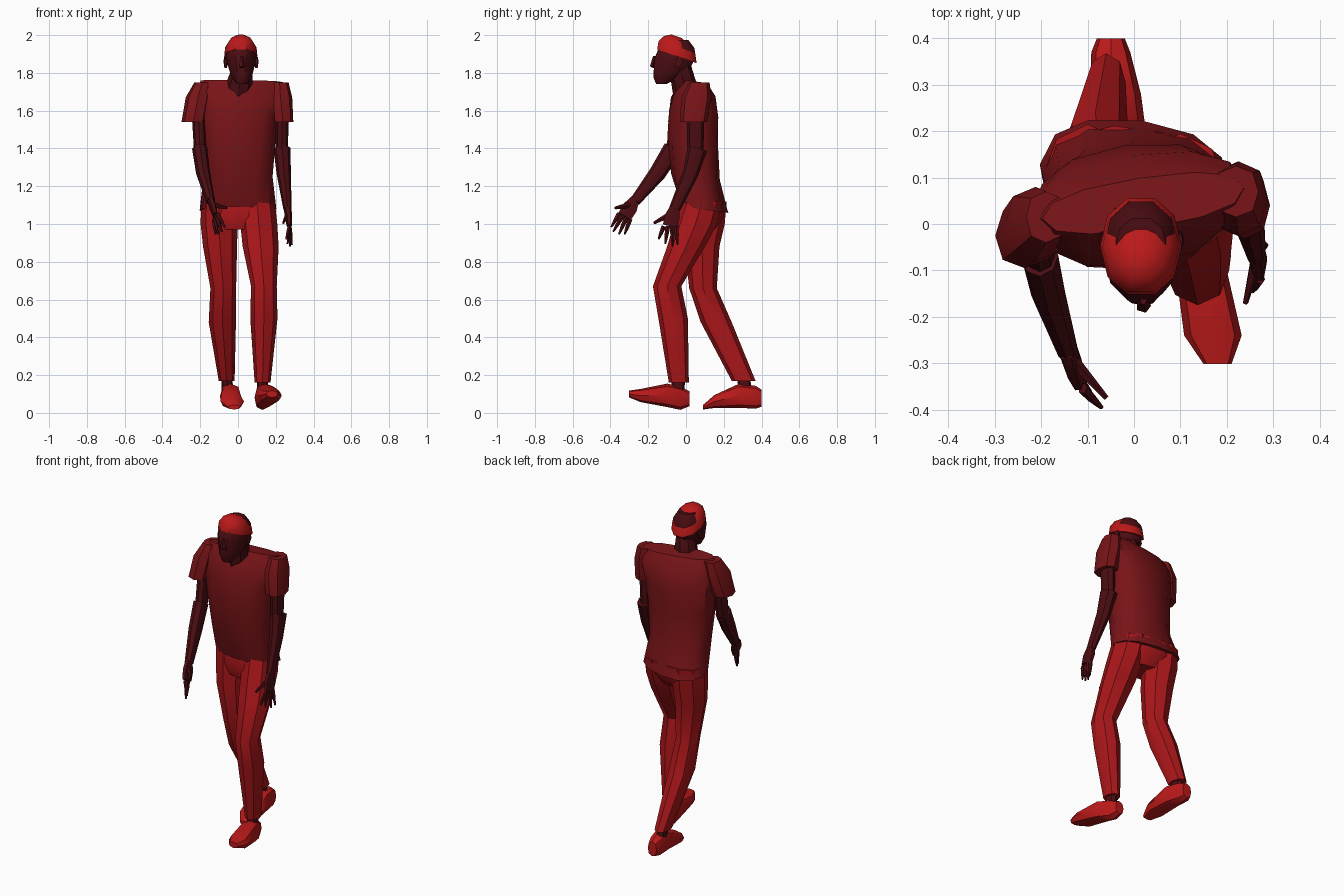
import bpy, bmesh
from math import cos, sin, pi, radians, copysign
from mathutils import Vector


def colour(name, rgb):
    m = bpy.data.materials.new(name)
    m.diffuse_color = (*rgb, 1)
    return m


SHIRT = colour("shirt_red", (0.19, 0.007, 0.009))
PANTS = colour("trouser_red", (0.40, 0.008, 0.010))
SKIN = colour("dark_skin", (0.07, 0.004, 0.006))
HAIR = colour("hair_red", (0.50, 0.010, 0.010))


def loft(name, rings, mat, n=8, up=None, power=1.0):
    """Skin rings (x, y, z, half width, half depth, yaw); rings face `up` or follow the path."""
    bm = bmesh.new()
    pts = [Vector(r[:3]) for r in rings]
    loops = []
    for i, r in enumerate(rings):
        yaw = radians(r[5]) if len(r) > 5 else 0
        t = Vector(up) if up else pts[min(i + 1, len(pts) - 1)] - pts[max(i - 1, 0)]
        t.normalize()
        if t.z < 0:
            t = -t
        u = Vector((cos(yaw), sin(yaw), 0))
        u = (u - t * u.dot(t)).normalized()
        v = t.cross(u)
        loop = []
        for k in range(n):
            c, s = cos(2 * pi * k / n), sin(2 * pi * k / n)
            c = copysign(abs(c) ** power, c)
            s = copysign(abs(s) ** power, s)
            loop.append(bm.verts.new(pts[i] + u * (c * r[3]) + v * (s * r[4])))
        loops.append(loop)
    for a, b in zip(loops, loops[1:]):
        for k in range(n):
            bm.faces.new((a[k], a[(k + 1) % n], b[(k + 1) % n], b[k]))
    bm.faces.new(loops[0][::-1])
    bm.faces.new(loops[-1])
    bmesh.ops.recalc_face_normals(bm, faces=bm.faces)
    me = bpy.data.meshes.new(name)
    bm.to_mesh(me)
    bm.free()
    ob = bpy.data.objects.new(name, me)
    bpy.context.collection.objects.link(ob)
    me.materials.append(mat)
    bpy.ops.object.select_all(action='DESELECT')
    ob.select_set(True)
    bpy.context.view_layer.objects.active = ob
    bpy.ops.object.shade_smooth_by_angle(angle=radians(40))
    return ob


Z = (0, 0, 1)

# Shirt body, twisted between hips and shoulders
loft("shirt", [(0, .10, 1.075, .205, .125, -8), (0, .05, 1.25, .183, .130, 0),
               (0, .035, 1.45, .20, .135, 5), (0, .04, 1.58, .215, .132, 8),
               (.01, .045, 1.69, .235, .105, 9), (.02, .045, 1.755, .22, .055, 9)],
     SHIRT, n=12, up=(0, .13, 1), power=.85)

# Sleeves
loft("sleeve_right_side", [(.22, .07, 1.748, .048, .055), (.225, .055, 1.67, .062, .08),
                           (.238, .04, 1.54, .055, .072)], SHIRT, up=Z, power=.85)
loft("sleeve_left_side", [(-.19, .015, 1.748, .042, .055), (-.212, 0, 1.67, .065, .08),
                          (-.236, -.025, 1.54, .063, .07)], SHIRT, up=Z, power=.85)

# Trousers: pelvis and two striding legs
loft("pelvis", [(0, .10, 1.12, .19, .11, -8), (0, .085, 1.04, .195, .115, -8),
                (0, .07, .97, .13, .08, -8)], PANTS, n=10, up=Z)
loft("front_leg", [(.10, .085, 1.12, .095, .11), (.11, .05, 1.0, .098, .115),
                   (.12, 0, .88, .095, .10), (.137, -.10, .67, .068, .075),
                   (.137, -.068, .50, .072, .078), (.13, -.038, .16, .042, .053)], PANTS, up=Z)
loft("back_leg", [(-.10, .105, 1.12, .095, .11), (-.10, .10, 1.0, .098, .105),
                  (-.095, .085, .88, .09, .092), (-.078, .09, .66, .068, .073),
                  (-.083, .16, .48, .072, .082), (-.06, .305, .17, .042, .063)], PANTS, up=Z)

# Shoes, lofted from toe to heel, with ankles
Y = (0, 1, 0)
loft("front_shoe", [(.18, -.302, .100, .03, .018), (.17, -.24, .092, .062, .035),
                    (.145, -.10, .093, .055, .062), (.13, -.03, .078, .042, .062),
                    (.12, .018, .075, .028, .04)], HAIR, up=Y, power=.8)
loft("back_shoe", [(-.02, .09, .03, .03, .012), (-.03, .15, .06, .062, .034),
                   (-.04, .28, .09, .055, .064), (-.05, .37, .083, .042, .06),
                   (-.05, .40, .078, .03, .045)], HAIR, up=Y, power=.8)
loft("front_ankle", [(.13, -.038, .2, .03, .035), (.13, -.045, .1, .03, .035)], SKIN, up=Z)
loft("back_ankle", [(-.06, .30, .2, .03, .035), (-.055, .32, .1, .03, .035)], SKIN, up=Z)

# Arms
loft("upper_arm_right_side", [(.235, .05, 1.60, .036, .048), (.23, .05, 1.36, .032, .042)], SKIN)
loft("forearm_right_side", [(.233, .06, 1.40, .045, .053), (.242, .025, 1.27, .038, .042),
                            (.262, -.06, 1.08, .022, .03)], SKIN)
loft("upper_arm_left_side", [(-.21, -.02, 1.60, .036, .046), (-.20, -.075, 1.36, .031, .04)], SKIN)
loft("forearm_left_side", [(-.203, -.07, 1.40, .04, .05), (-.185, -.15, 1.27, .037, .045),
                           (-.145, -.27, 1.12, .024, .028)], SKIN)


# Hands: palm, four fingers and thumb
def hand(side, wrist, knuckle, spread, width_axis, tips, thumb):
    w, k, s = Vector(wrist), Vector(knuckle), Vector(width_axis)
    loft("palm_" + side, [(*w, .02, .028), (*((w + k) / 2), .02, .046), (*k, .014, .044)], SKIN, n=6)
    for i, tip in enumerate(tips):
        base = k + s * spread * (i - 1.5)
        mid = base.lerp(Vector(tip), .5)
        loft(f"finger_{side}_{i + 1}", [(*base, .011, .013), (*mid, .010, .011),
                                       (*tip, .005, .005)], SKIN, n=5)
    loft("thumb_" + side, [(*w.lerp(k, .3), .014, .018), (*thumb, .006, .008)], SKIN, n=5)


hand("right_side", (.262, -.06, 1.09), (.272, -.085, .99), .022, (0, 1, .1),
     [(.255, -.145, .92), (.262, -.11, .895), (.275, -.07, .88), (.285, -.045, .89)],
     (.24, -.17, 1.005))
hand("left_side", (-.145, -.27, 1.13), (-.12, -.325, 1.04), .022, (-.3, .9, -.4),
     [(-.07, -.395, .985), (-.085, -.385, .96), (-.105, -.355, .945), (-.12, -.325, .945)],
     (-.06, -.375, 1.085))

# Neck and head
loft("neck", [(.0, -.008, 1.68, .05, .06), (.005, -.01, 1.735, .072, .066),
              (.02, -.03, 1.82, .055, .06)], SKIN, up=(0, -.3, 1))
loft("head", [(.02, -.13, 1.742, .028, .03), (.02, -.105, 1.775, .052, .07),
              (.018, -.075, 1.82, .066, .10), (.015, -.058, 1.88, .08, .112),
              (.015, -.05, 1.93, .08, .10), (.015, -.05, 1.975, .055, .065)],
     SKIN, n=10, up=Z, power=.9)
loft("nose", [(.02, -.165, 1.89, .008, .010), (.02, -.176, 1.835, .017, .016),
              (.02, -.165, 1.825, .012, .008)], SKIN, n=5, up=Z)
for i, x in enumerate((-.065, .097)):
    loft(f"ear_{i + 1}", [(x, -.045, 1.825, .007, .012), (x, -.035, 1.86, .012, .022),
                          (x, -.035, 1.885, .008, .016)], SKIN, n=6, up=Z)

# Close-cropped hair cap, higher at the front
loft("hair", [(.015, -.048, 1.888, .088, .116), (.015, -.048, 1.935, .083, .108),
              (.015, -.047, 1.972, .06, .076), (.015, -.05, 1.994, .025, .03)],
     HAIR, n=10, up=(0, .35, 1), power=.95)
